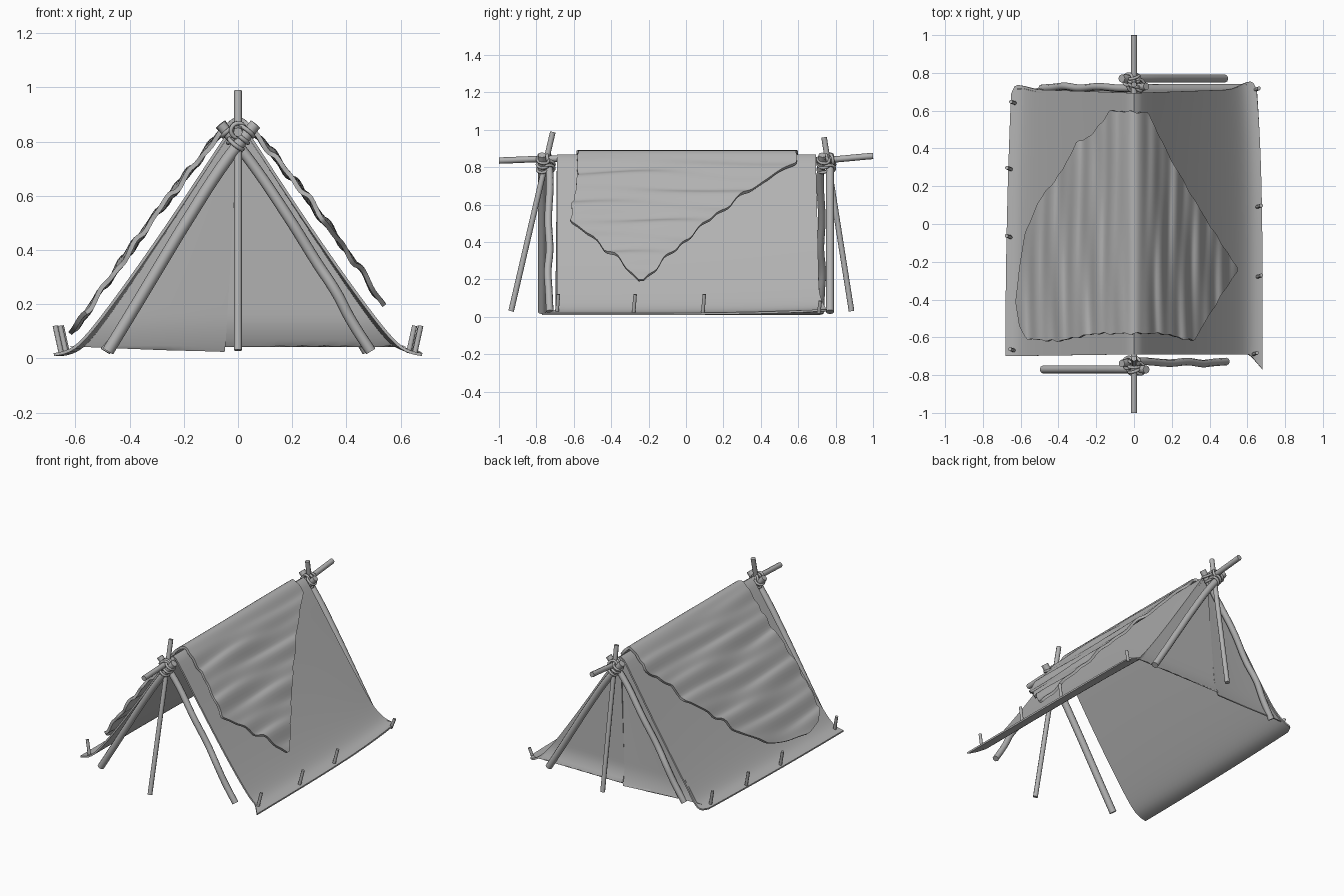
import bpy, bmesh, math
from mathutils import Vector

if "Cube" in bpy.data.objects:
    bpy.data.objects.remove(bpy.data.objects["Cube"], do_unlink=True)

grey = bpy.data.materials.new("plain grey")
grey.use_nodes = True
colour = (0.45, 0.45, 0.45, 1)
grey.diffuse_color = colour
grey.node_tree.nodes["Principled BSDF"].inputs["Base Color"].default_value = colour


def activate(ob):
    bpy.ops.object.select_all(action='DESELECT')
    ob.select_set(True)
    bpy.context.view_layer.objects.active = ob


def finish(ob, name, angle=50):
    ob.name = name
    ob.data.materials.clear()
    ob.data.materials.append(grey)
    activate(ob)
    bpy.ops.object.shade_smooth_by_angle(angle=math.radians(angle))


def stick(name, points, radius, sides=2):
    """Round pole swept through a few points."""
    cu = bpy.data.curves.new(name, 'CURVE')
    cu.dimensions = '3D'
    cu.bevel_depth = radius
    cu.bevel_resolution = sides
    cu.use_fill_caps = True
    cu.resolution_u = 6
    sp = cu.splines.new('BEZIER')
    sp.bezier_points.add(len(points) - 1)
    for bp, co in zip(sp.bezier_points, points):
        bp.co = co
        bp.handle_left_type = bp.handle_right_type = 'AUTO'
    ob = bpy.data.objects.new(name, cu)
    bpy.context.collection.objects.link(ob)
    activate(ob)
    bpy.ops.object.convert(target='MESH')
    finish(bpy.context.object, name)


def sheet(name, surface, nu, nv, thickness):
    """Thick cloth from a function of u and v in 0..1."""
    bm = bmesh.new()
    rows = [[bm.verts.new(surface(i / nu, j / nv)) for j in range(nv + 1)]
            for i in range(nu + 1)]
    for a, b in zip(rows, rows[1:]):
        for j in range(nv):
            bm.faces.new((a[j], b[j], b[j + 1], a[j + 1]))
    bmesh.ops.remove_doubles(bm, verts=bm.verts, dist=0.0002)
    bmesh.ops.recalc_face_normals(bm, faces=bm.faces)
    me = bpy.data.meshes.new(name)
    bm.to_mesh(me)
    bm.free()
    ob = bpy.data.objects.new(name, me)
    bpy.context.collection.objects.link(ob)
    mod = ob.modifiers.new("thickness", 'SOLIDIFY')
    mod.thickness = thickness
    mod.offset = 0
    activate(ob)
    bpy.ops.object.modifier_apply(modifier=mod.name)
    finish(ob, name)


def lerp_path(path, x):
    for (x0, y0), (x1, y1) in zip(path, path[1:]):
        if x <= x1:
            return y0 + (y1 - y0) * max(0, x - x0) / (x1 - x0)
    return path[-1][1]


def canvas_z(x):
    a = math.sqrt(x * x + 0.0004) - 0.02
    z = 0.858 - 1.6 * a + 0.24 * a * a
    return 0.5 * (z + math.sqrt(z * z + 0.005))


def wall_y(z, side):
    """Back wall leans out slightly and flares near the ground."""
    flare = 0.055 if side > 0 else 0.03
    return 0.688 + 0.02 * (1 - z / 0.86) + flare * max(0, 1 - z / 0.16) ** 2


# Canvas: concave slopes that flare into the ground hem
def canvas(u, v):
    s = 2 * u - 1
    side = abs(s)
    z = canvas_z(s * 0.68) + 0.002
    front = -0.69 - (0.08 * max(0, s - 0.9) / 0.1 if s > 0 else 0.01 * side)
    back = wall_y(z, s) + 0.006 - 0.05 * max(0, side - 0.93) ** 3 / 0.07 ** 3
    y = front + (back - front) * v
    x = s * (0.68 - 0.03 * v ** (4 if s > 0 else 2) * side)
    return (x, y, z + 0.02 * v ** 4 * side ** 8 * (s > 0))


sheet("canvas", canvas, 72, 24, 0.011)


# Back wall: two overlapping panels split near the middle
def back_panel(side):
    def surface(u, v):
        edge = 0.62 * (1 - v)
        inner = 0.05 * v - 0.05
        x = inner + (side * edge - inner) * u
        low = 0.045 if side > 0 else 0.025 + 0.02 * u
        z = max(canvas_z(edge) - 0.009, low)
        curl = 0.016 * (1 - u) ** 2 * (1 - v)
        return (x, wall_y(z, side) + (0.003 if side > 0 else curl - 0.008), z)
    return surface


sheet("back_panel_left", back_panel(1), 16, 32, 0.006)
sheet("back_panel_right", back_panel(-1), 16, 32, 0.006)

# Blanket thrown over the ridge, with a pointed side and a rounded side
far_edge = [(-0.62, -0.4), (-0.6, -0.22), (-0.57, -0.05), (-0.5, 0.12), (-0.37, 0.29),
            (-0.3, 0.43), (-0.22, 0.47), (-0.12, 0.6), (0.07, 0.59), (0.16, 0.4),
            (0.26, 0.22), (0.36, 0.05), (0.5, -0.17), (0.54, -0.23)]
near_edge = [(-0.62, -0.42), (-0.6, -0.55), (-0.56, -0.61), (-0.4, -0.62), (-0.2, -0.58),
             (0.15, -0.58), (0.31, -0.62), (0.4, -0.47), (0.5, -0.31), (0.54, -0.25)]


def blanket(u, v):
    x = -0.62 + 1.16 * u
    ripple = 0.003 * math.sin(70 * x) + 0.003 * math.sin(113 * x)
    lo = lerp_path(near_edge, x) + ripple
    hi = lerp_path(far_edge, x) - ripple
    y = lo + (hi - lo) * v
    a = math.sqrt(x * x + 0.0009) - 0.03
    fold = math.sin(58 * x + 1.3 * math.sin(3.1 * y + 1) + 0.8 * y)
    fold += 0.7 * math.sin(97 * x - 1.2 * math.sin(4 * y))
    fold += 0.5 * math.sin(7 * y + 23 * x)
    z = 0.882 - 1.35 * a + 0.018 * math.sin(math.pi * min(1, a / 0.57))
    return (x, y, z + 0.008 * fold * min(1, a * 10))


sheet("blanket", blanket, 120, 44, 0.017)

# Ridge pole running through both frames
stick("ridge_pole", [(0, -1, 0.835), (0, -0.7, 0.845), (0, 0, 0.836),
                     (0, 0.7, 0.836), (0, 1, 0.86)], 0.017)


def lashing(name, centre, axis, radius):
    bpy.ops.mesh.primitive_torus_add(major_radius=radius, minor_radius=0.008,
                                     major_segments=20, minor_segments=8, location=centre)
    ob = bpy.context.object
    ob.rotation_euler = Vector(axis).to_track_quat('Z', 'Y').to_euler()
    finish(ob, name)


# End frames: crossed legs, a raking prop and rope lashings, turned for each end
straight_leg = [(-0.48, 0.026), (-0.385, 0.182), (-0.29, 0.34), (-0.19, 0.505),
                (-0.04, 0.735), (0.065, 0.865)]
bent_leg = [(0.49, 0.026), (0.415, 0.145), (0.365, 0.24), (0.29, 0.355),
            (0.19, 0.515), (0.04, 0.735), (-0.065, 0.865)]
props = {"front": ((-0.935, 0.03), (-0.712, 0.988)), "back": ((0.885, 0.03), (0.738, 0.96))}
bent_y = {"front": -0.733, "back": -0.723}
for end, s in (("front", 1), ("back", -1)):
    stick(end + "_straight_leg", [(s * x, -0.77 * s, z) for x, z in straight_leg], 0.022)
    stick(end + "_bent_leg", [(s * x, s * (bent_y[end] + 0.006 * math.sin(30 * x)), z)
                              for x, z in bent_leg], 0.02)
    stick(end + "_prop", [(0, y, z) for y, z in props[end]], 0.015)
    for i in (-1, 0, 1):
        for k, y in ((1, -0.765), (-1, -0.735)):
            lashing(end + "_leg_lashing",
                    (s * k * (0.012 + 0.02 * i), s * y, 0.815 + 0.024 * i),
                    (s * k * 0.6, 0.15 * i, 0.75), 0.031)
        lashing(end + "_ridge_lashing", (0, s * (-0.755 + 0.022 * i), 0.842),
                (0.3 * i, 1, 0.2), 0.027)

# Ground pegs along both hems, leaning outwards
right_pegs = ((0.635, -0.69, 0.12), (0.658, -0.28, 0.12), (0.656, 0.09, 0.12), (0.645, 0.71, 0.085))
left_pegs = ((-0.64, -0.67, 0.12), (-0.658, -0.07, 0.12), (-0.656, 0.29, 0.12), (-0.635, 0.64, 0.12))
for x, y, top in right_pegs + left_pegs:
    lean = math.copysign(0.017, x)
    stick("peg", [(x - lean * 0.3, y, 0.02), (x + lean, y + 0.008, top)], 0.010)
